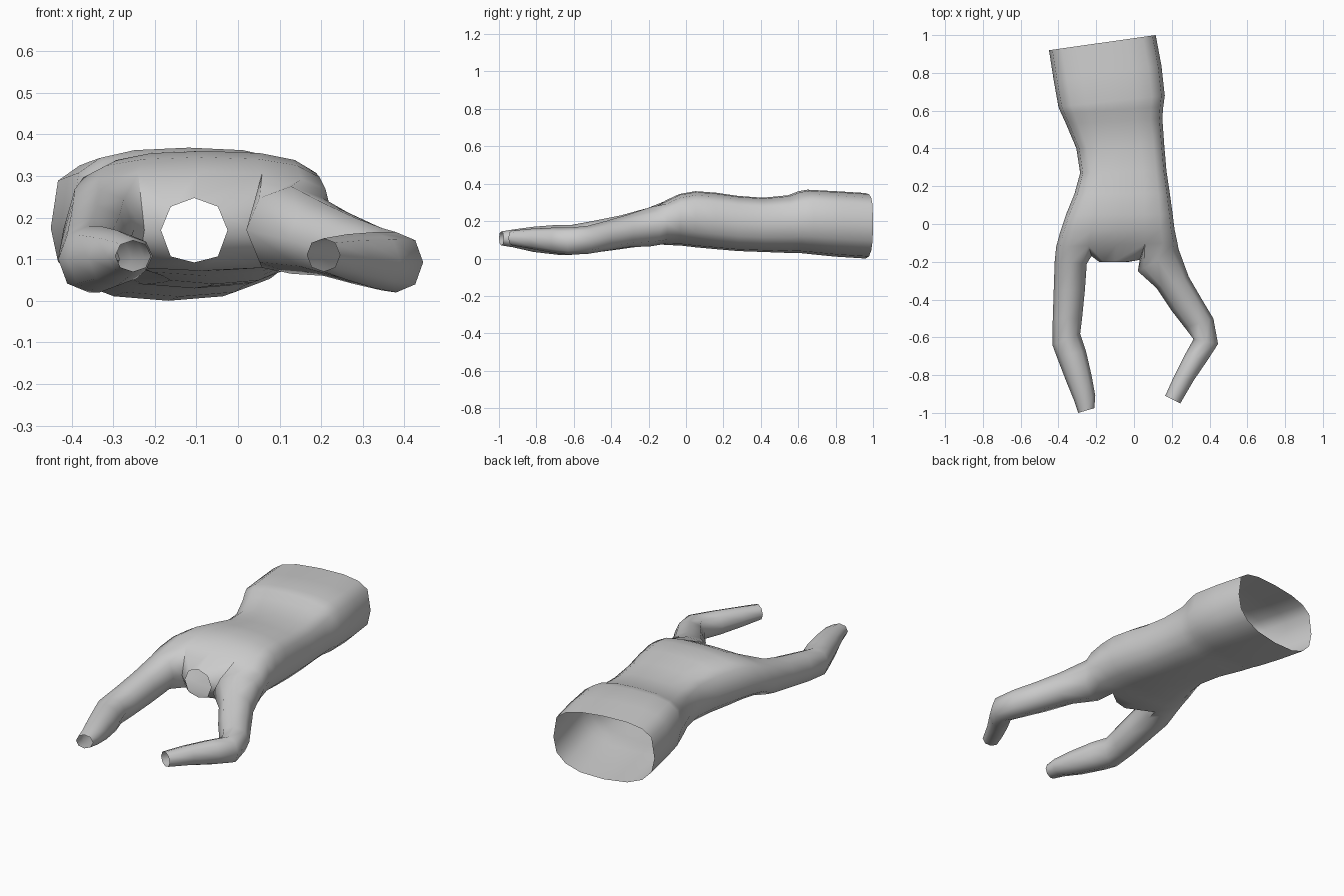
import bpy, bmesh
from math import sin, cos, radians
from mathutils import Vector

cube = bpy.data.objects.get("Cube")
if cube:
    bpy.data.objects.remove(cube)

grey = bpy.data.materials.new("plain grey")
grey.use_nodes = True
colour = (0.6, 0.6, 0.6, 1)
grey.diffuse_color = colour
grey.node_tree.nodes["Principled BSDF"].inputs["Base Color"].default_value = colour

bm = bmesh.new()


def power(value, exponent):
    return (1 if value >= 0 else -1) * abs(value) ** exponent


def ring(section, count, px, p_top, p_low):
    """Closed loop between two side points, with a bottom and top height."""
    xa, ya, xb, yb, low, high = section
    loop = []
    for i in range(count):
        a = radians(360 * i / count)
        u, s = power(cos(a), px), sin(a)
        v = power(s, p_top if s > 0 else p_low)
        t = (u + 1) / 2
        loop.append(bm.verts.new((xa + (xb - xa) * t, ya + (yb - ya) * t,
                                  (low + high) / 2 + v * (high - low) / 2)))
    return loop


def bridge(a, b):
    for i in range(len(a)):
        j = (i + 1) % len(a)
        bm.faces.new((a[i], a[j], b[j], b[i]))


def tube(start, sections, px=1, p_top=0.9, p_low=0.9):
    for section in sections:
        loop = ring(section, len(start), px, p_top, p_low)
        bridge(start, loop)
        start = loop


# Cuff, wrist and palm, from the open cuff to the knuckles
body = [(-.45, .92, .115, 1.0, 0, .35),
        (-.425, .76, .145, .84, .01, .36),
        (-.40, .62, .163, .68, .025, .368),
        (-.385, .585, .155, .62, .03, .36),
        (-.36, .53, .15, .56, .03, .338),
        (-.305, .4, .16, .42, .035, .325),
        (-.285, .27, .172, .28, .04, .335),
        (-.315, .16, .19, .16, .05, .352),
        (-.36, .05, .205, .05, .06, .36),
        (-.39, -.04, .215, -.03, .07, .345),
        (-.412, -.12, .23, -.1, .072, .31)]
loops = [ring(s, 16, .8, .45, .8) for s in body]
for a, b in zip(loops, loops[1:]):
    bridge(a, b)

# Divide the knuckle loop into two fingers and a middle opening
k = loops[-1]
web_right = bm.verts.new((-.225, -.17, .17))
web_left = bm.verts.new((.03, -.19, .17))
left_start = [k[0], k[1], k[2], k[3], web_left, k[13], k[14], k[15]]
right_start = [web_right] + k[5:12]
middle_start = [web_left, k[3], k[4], k[5], web_right, k[11], k[12], k[13]]

# Open socket between the fingers
tube(middle_start, [(-.185, -.2, -.025, -.2, .092, .247)], 1, .9, .6)

# Right finger
tube(right_start, [(-.42, -.2, -.25, -.21, .07, .27),
                   (-.425, -.35, -.26, -.35, .05, .23),
                   (-.43, -.5, -.275, -.5, .03, .2),
                   (-.432, -.64, -.285, -.58, .02, .18),
                   (-.41, -.7, -.255, -.67, .02, .18),
                   (-.36, -.83, -.225, -.8, .035, .17),
                   (-.315, -.94, -.205, -.91, .06, .155),
                   (-.295, -1.0, -.21, -.975, .07, .145)])

# Left finger, bent inward
tube(left_start, [(.02, -.25, .235, -.13, .065, .275),
                  (.12, -.34, .29, -.28, .06, .235),
                  (.2, -.46, .36, -.4, .04, .2),
                  (.27, -.55, .42, -.5, .025, .175),
                  (.315, -.61, .445, -.635, .02, .165),
                  (.265, -.7, .39, -.72, .03, .165),
                  (.21, -.81, .315, -.83, .05, .16),
                  (.165, -.91, .245, -.95, .07, .15)])

bmesh.ops.recalc_face_normals(bm, faces=bm.faces)
mesh = bpy.data.meshes.new("glove")
bm.to_mesh(mesh)
bm.free()
mesh.materials.append(grey)
glove = bpy.data.objects.new("glove", mesh)
bpy.context.collection.objects.link(glove)
bpy.context.view_layer.objects.active = glove
glove.select_set(True)
bpy.ops.object.shade_smooth_by_angle(angle=radians(60))
